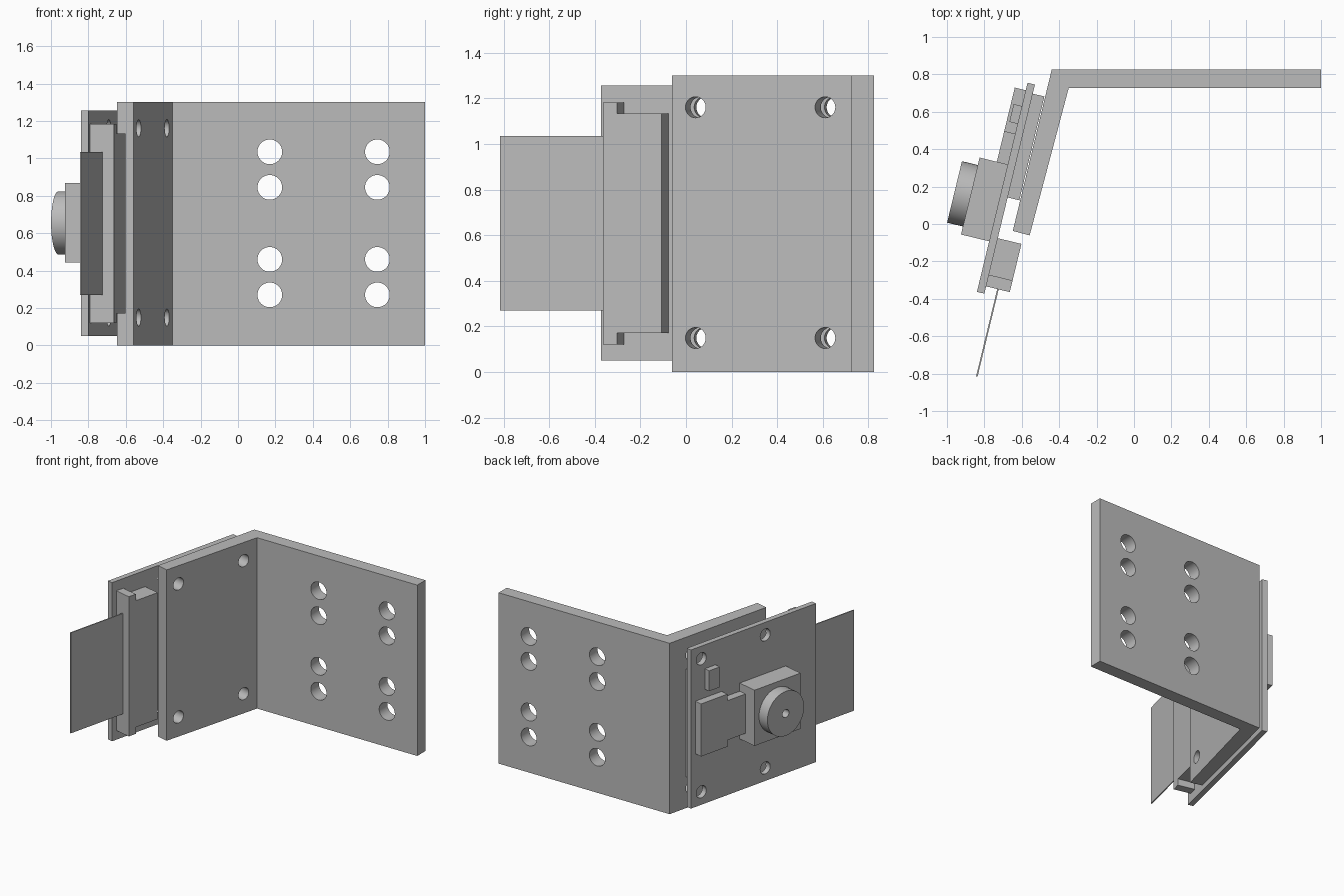
import bpy, bmesh
from math import radians
from mathutils import Matrix, Vector

if "Cube" in bpy.data.objects:
    bpy.data.objects.remove(bpy.data.objects["Cube"])

grey = bpy.data.materials.new("plain grey")
grey.use_nodes = True
grey.diffuse_color = (0.5, 0.5, 0.5, 1)
grey.node_tree.nodes["Principled BSDF"].inputs["Base Color"].default_value = (0.5, 0.5, 0.5, 1)

# Tilted frame of the camera board: x runs along the board, y points out of it
TILT = Matrix.Rotation(radians(76.4), 4, 'Z')
STRAIGHT = Matrix.Identity(4)
MID = 0.655


def finish(bm, name, frame=STRAIGHT):
    bmesh.ops.recalc_face_normals(bm, faces=bm.faces)
    mesh = bpy.data.meshes.new(name)
    bm.to_mesh(mesh)
    bm.free()
    mesh.transform(frame)
    mesh.materials.append(grey)
    obj = bpy.data.objects.new(name, mesh)
    bpy.context.collection.objects.link(obj)
    return obj


def prism(name, outline, z0, z1, frame=STRAIGHT):
    bm = bmesh.new()
    face = bm.faces.new([bm.verts.new((x, y, z0)) for x, y in outline])
    ext = bmesh.ops.extrude_face_region(bm, geom=[face])
    verts = [v for v in ext["geom"] if isinstance(v, bmesh.types.BMVert)]
    bmesh.ops.translate(bm, verts=verts, vec=(0, 0, z1 - z0))
    return finish(bm, name, frame)


def box(name, s0, s1, d0, d1, z0, z1):
    return prism(name, [(s0, d0), (s1, d0), (s1, d1), (s0, d1)], z0, z1, TILT)


def cylinders(name, centres, radius, y0, y1, frame=STRAIGHT):
    bm = bmesh.new()
    for x, z in centres:
        place = Matrix.Translation((x, (y0 + y1) / 2, z)) @ Matrix.Rotation(radians(90), 4, 'X')
        bmesh.ops.create_cone(bm, cap_ends=True, segments=48, radius1=radius,
                              radius2=radius, depth=y1 - y0, matrix=place)
    return finish(bm, name, frame)


def drill(obj, cutter):
    mod = obj.modifiers.new("holes", 'BOOLEAN')
    mod.operation, mod.solver, mod.object = 'DIFFERENCE', 'EXACT', cutter
    graph = bpy.context.evaluated_depsgraph_get()
    mesh = bpy.data.meshes.new_from_object(obj.evaluated_get(graph))
    obj.modifiers.clear()
    obj.data = mesh
    bpy.data.objects.remove(cutter)


# Bent bracket with wall holes and camera screw holes
bracket = prism("bracket", [(1, 0.825), (-0.44, 0.825), (-0.648, -0.037),
                            (-0.558, -0.061), (-0.349, 0.727), (1, 0.727)], 0, 1.3)
wall_holes = [(x, z) for x in (0.17, 0.745) for z in (0.27, 0.46, 0.845, 1.035)]
drill(bracket, cylinders("wall_cutter", wall_holes, 0.066, 0.6, 1))
screw_holes = [(s, MID + side * 0.506) for s in (-0.084, 0.504) for side in (-1, 1)]
drill(bracket, cylinders("screw_cutter", screw_holes, 0.046, 0.4, 0.67, TILT))

# Camera circuit board
board = box("circuit_board", -0.55, 0.6, 0.69, 0.731, 0.05, 1.257)
drill(board, cylinders("board_cutter", screw_holes, 0.046, 0.64, 0.8, TILT))

# Parts on the inner side of the board
box("rear_block", -0.021, 0.55, 0.626, 0.69, 0.24, 1.06)
prism("ribbon_connector", [(z, s) for z, s in ((0.17, -0.245), (0.17, -0.446), (0.12, -0.446),
      (0.12, -0.51), (1.183, -0.51), (1.183, -0.446), (1.133, -0.446), (1.133, -0.245))],
      0.56, 0.69, TILT @ Matrix(((0, 1, 0, 0), (0, 0, 1, 0), (1, 0, 0, 0), (0, 0, 0, 1))))
box("ribbon_cable", -0.99, -0.5, 0.621, 0.629, 0.27, 1.035)

# Lens module on the outer side
box("lens_housing", -0.272, 0.151, 0.731, 0.886, MID - 0.212, MID + 0.212)
lens = cylinders("lens", [(-0.059, MID)], 0.169, 0.88, 0.973, TILT)
drill(lens, cylinders("lens_cutter", [(-0.059, MID)], 0.03, 0.91, 1.1, TILT))
box("flex_plate", 0.317, 0.559, 0.731, 0.791, MID - 0.2, MID + 0.2)
box("flex_neck", 0.15, 0.318, 0.731, 0.791, MID - 0.15, MID + 0.15)
box("small_chip", 0.374, 0.472, 0.731, 0.776, 0.92, 1.075)

# Smooth round walls, crisp edges
bpy.ops.object.select_all(action='DESELECT')
for obj in (bracket, board, lens):
    obj.select_set(True)
bpy.context.view_layer.objects.active = lens
bpy.ops.object.shade_smooth_by_angle(angle=radians(30))
